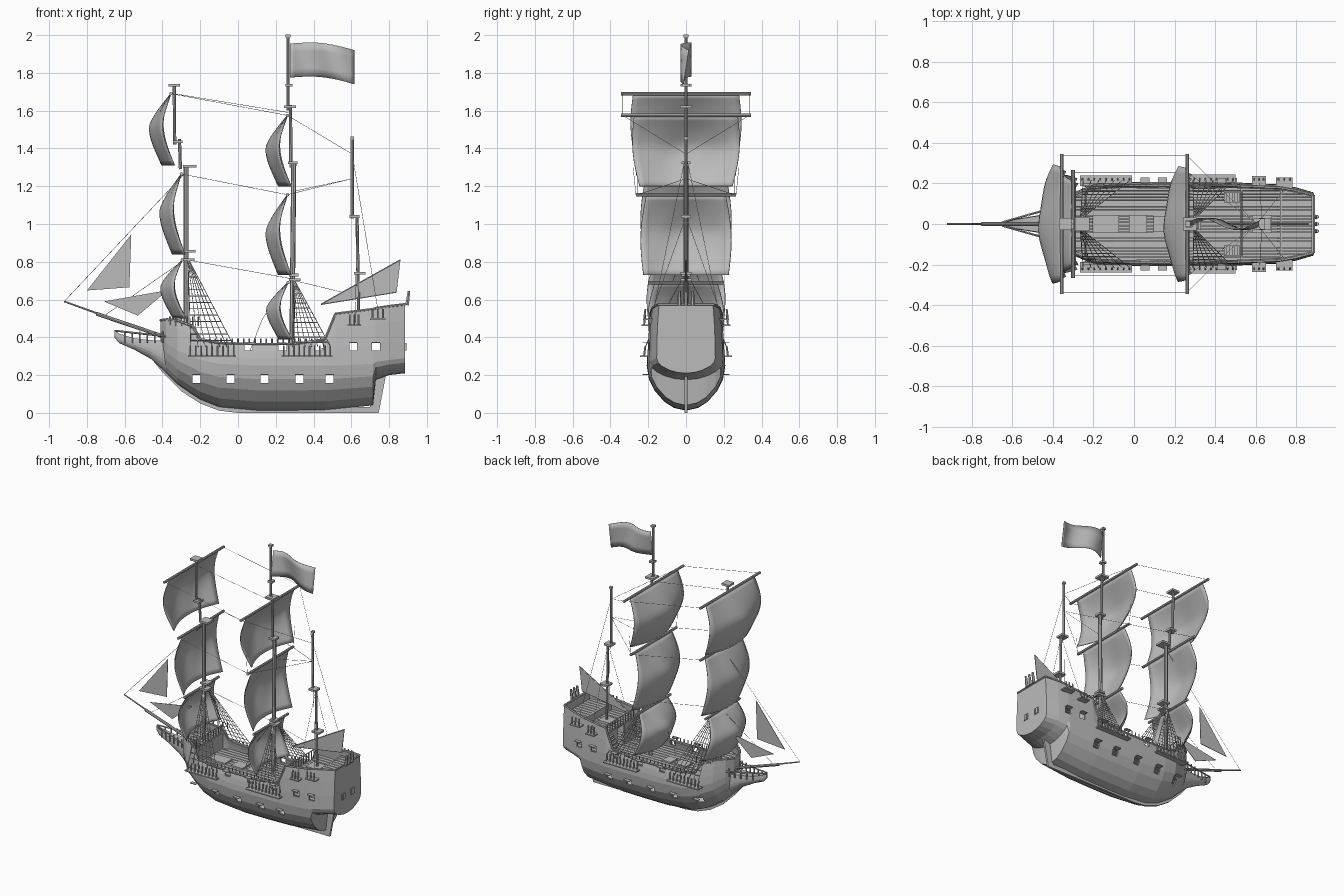
import bpy, bmesh, math
from mathutils import Vector

cube = bpy.data.objects.get("Cube")
if cube:
    bpy.data.objects.remove(cube)

grey = bpy.data.materials.new("plain_grey")
grey.use_nodes = True
grey.diffuse_color = (0.5, 0.5, 0.5, 1)
grey.node_tree.nodes["Principled BSDF"].inputs["Base Color"].default_value = (0.5, 0.5, 0.5, 1)


def make(name, bm, smooth=False, thick=0):
    bmesh.ops.recalc_face_normals(bm, faces=bm.faces)
    mesh = bpy.data.meshes.new(name)
    bm.to_mesh(mesh)
    bm.free()
    mesh.materials.append(grey)
    ob = bpy.data.objects.new(name, mesh)
    bpy.context.collection.objects.link(ob)
    for p in mesh.polygons:
        p.use_smooth = smooth
    if thick:
        mod = ob.modifiers.new("thickness", "SOLIDIFY")
        mod.thickness = thick
        mod.offset = 0 if smooth else -1
    return ob


def boxes(name, items):
    """items: (centre, size) pairs"""
    bm = bmesh.new()
    for c, s in items:
        vs = bmesh.ops.create_cube(bm, size=1)["verts"]
        for v in vs:
            v.co = Vector(c) + Vector([a * b for a, b in zip(v.co, s)])
    return make(name, bm)


def rods(name, items, r, sides=6, taper=1.0):
    """items: (start, end) pairs"""
    bm = bmesh.new()
    for a, b in items:
        a, b = Vector(a), Vector(b)
        d = b - a
        vs = bmesh.ops.create_cone(bm, cap_ends=True, segments=sides, radius1=r,
                                   radius2=r * taper, depth=d.length)["verts"]
        q = Vector((0, 0, 1)).rotation_difference(d)
        for v in vs:
            v.co = q @ v.co + (a + b) / 2
    return make(name, bm)


def plate(name, pts, thick):
    """flat outline in the x-z plane, centred on y = 0"""
    bm = bmesh.new()
    f = bm.faces.new([bm.verts.new((x, -thick / 2, z)) for x, z in pts])
    ext = bmesh.ops.extrude_face_region(bm, geom=[f])["geom"]
    for v in ext:
        if isinstance(v, bmesh.types.BMVert):
            v.co.y += thick
    return make(name, bm)


def loft(name, stations, thick=0, closed=False):
    """stations: x, keel z, widest z, rim z, half width"""
    bm = bmesh.new()
    rings = []
    for x, z0, zb, z1, w in stations:
        half = [(w * math.sin(math.pi / 2 * t) ** 0.5, z0 + (zb - z0) * t)
                for t in (0.06, 0.2, 0.45, 0.7, 1)]
        half += [(w * (1 - 0.08 * s * s), zb + (z1 - zb) * s) for s in (0.35, 0.7, 1)]
        ring = [(-y, z) for y, z in reversed(half)] + [(0, z0)] + half
        rings.append([bm.verts.new((x, y, z)) for y, z in ring])
    for a, b in zip(rings, rings[1:]):
        for i in range(len(a) - 1):
            bm.faces.new((a[i], a[i + 1], b[i + 1], b[i]))
        if closed:
            bm.faces.new((a[-1], a[0], b[0], b[-1]))
    bm.faces.new(rings[0])
    bm.faces.new(rings[-1])
    return make(name, bm, thick=thick)


# Hull shell with gun ports cut through both sides
HULL = [(-0.41, .26, .40, .49, .03), (-0.38, .21, .37, .495, .09), (-0.32, .15, .33, .49, .145),
        (-0.24, .095, .30, .46, .18), (-0.2, .07, .28, .39, .195), (-0.1, .03, .26, .37, .205),
        (0.1, .012, .25, .365, .208), (0.3, .012, .25, .365, .208), (0.46, .015, .25, .39, .206),
        (0.515, .02, .25, .525, .204), (0.715, .04, .26, .55, .195), (0.73, .175, .27, .555, .193),
        (0.80, .2, .28, .565, .18), (0.885, .21, .29, .575, .155)]
hull = loft("hull", HULL, thick=0.012)


def half_width(x):
    for a, b in zip(HULL, HULL[1:]):
        if a[0] <= x <= b[0]:
            return a[4] + (b[4] - a[4]) * (x - a[0]) / (b[0] - a[0])
    return 0.03


LOW = [-0.22, -0.04, 0.14, 0.325, 0.485]
HIGH = [0.055, 0.235, 0.43, 0.61, 0.73]
ports = [(x, 0.18) for x in LOW] + [(x, 0.35) for x in HIGH]
cutter = boxes("port_cutter", [((x, 0, z), (.042, .6, .042)) for x, z in ports])
cutter.hide_render = True
cutter.hide_viewport = True
cut = hull.modifiers.new("ports", "BOOLEAN")
cut.operation = "DIFFERENCE"
cut.solver = "EXACT"
cut.object = cutter
SIDES = (-1, 1)
boxes("port_lids", [((x, s * (half_width(x) + .008), z + .024), (.044, .026, .005))
                    for x, z in ports for s in SIDES])
boxes("stern_windows", [((.888, s * .053 + k * .013, .35), (.008, .01, .042))
                        for s in SIDES for k in (-1, 0, 1)])

# Keel, rudder and beak
plate("keel", [(-.47, .3), (-.4, .215), (-.3, .115), (-.2, .05), (-.1, .012), (0, 0), (.745, 0),
               (.785, .21), (.7, .2), (.7, .03), (0, .03), (-.2, .1), (-.38, .26)], .014)
loft("beak", [(-.655, .40, .42, .44, .006), (-.63, .37, .395, .42, .014), (-.55, .335, .37, .395, .03),
              (-.46, .285, .34, .385, .045), (-.38, .21, .3, .38, .06)], closed=True)
rail = [((-.65, s * .008, .435 - .0), (-.38, s * .085, .405)) for s in SIDES]
rail += [((-.6 + i * .04, s * (.02 + i * .011), .37), (-.6 + i * .04, s * (.02 + i * .011), .43))
         for i in range(6) for s in SIDES]
rods("beak_rails", rail, .005)


# Planked decks, trimmed to the hull outline
def deck(name, x0, x1, z):
    items = []
    for i in range(-12, 13):
        y = i * .0155
        xs = [x0 + (x1 - x0) * k / 60 for k in range(61)]
        xs = [x for x in xs if half_width(x) * .93 > abs(y) + .008]
        if xs:
            a, b = xs[0], xs[-1]
            items.append((((a + b) / 2, y, z - (i % 2) * .002), (b - a, .0135, .01)))
    boxes(name, items)


deck("main_deck", -.39, .87, .315)
deck("forecastle_deck", -.4, -.24, .43)
deck("quarter_deck", .53, .74, .465)
deck("poop_deck", .72, .875, .515)
boxes("bulkheads", [((-.24, 0, .37), (.01, .32, .12)), ((.725, 0, .49), (.01, .34, .06)),
                    ((.53, .11, .39), (.01, .14, .15)), ((.53, -.11, .39), (.01, .14, .15))])
boxes("hatches", [((-.14, 0, .322), (.13, .09, .015)), ((.02, 0, .322), (.09, .09, .015)),
                  ((.13, 0, .322), (.07, .08, .015)), ((.63, 0, .475), (.1, .09, .02))])
boxes("stairs", [((.515 - i * .013, s * .13, .44 - i * .02), (.014, .05, .008))
                 for i in range(6) for s in SIDES])

# Rails around the raised decks
posts = [((x, s * half_width(x) * .93, .37 if -.2 < x < .5 else .46),
          (x, s * half_width(x) * .93, .395 if -.2 < x < .5 else .51))
         for x in [-.36 + i * .03 for i in range(29)] for s in SIDES]
posts += [((.53, y * .03, .46), (.53, y * .03, .53)) for y in range(-5, 6)]
posts += [((-.24, y * .03, .43), (-.24, y * .03, .49)) for y in range(-5, 6)]
posts += [((x, -.16, z), (x, .16, z)) for x, z in ((.53, .53), (-.24, .49))]
rods("rail_posts", posts, .0045, 4)
caps = []
for s in SIDES:
    for a, b in zip(HULL, HULL[1:]):
        caps.append(((a[0], s * a[4] * .92, a[3]), (b[0], s * b[4] * .92, b[3])))
rods("rim_rail", caps + [((.885, -.143, .575), (.885, .143, .575))], .007)
rods("stern_lanterns", [((.895, y, .57), (.905, y, .645)) for y in (-.035, 0, .035)], .011, 6, .7)

# Channels with deadeyes
boards = [(-.265, -.01, .3), (.23, .5, .3), (.58, .65, .465), (.7, .78, .495)]
boxes("channels", [(((a + b) / 2, s * (half_width((a + b) / 2) + .012), z), (b - a, .05, .008))
                   for a, b, z in boards for s in SIDES])
eyes = []
for a, b, z in boards:
    n = max(2, round((b - a) / .028))
    for i in range(n):
        x = a + .012 + (b - a - .024) * i / (n - 1)
        eyes += [((x, s * .222, z), (x, s * .215, z + .055)) for s in SIDES]
rods("deadeyes", eyes, .005)

# Masts, tops and bowsprit
rods("lower_masts", [((-.275, 0, .42), (-.275, 0, 1.31)), ((.285, 0, .3), (.295, 0, 1.32))], .0135, 8)
rods("upper_masts", [((-.305, 0, 1.29), (-.31, 0, 1.45)), ((-.335, 0, 1.42), (-.338, 0, 1.74)),
                     ((.28, 0, 1.3), (.278, 0, 1.63)), ((.265, 0, 1.6), (.265, 0, 2.0)),
                     ((.64, 0, .46), (.63, 0, 1.04)), ((.605, 0, 1.03), (.605, 0, 1.46))], .0085, 8)
tops = [(-.255, .855, .06), (-.26, .81, .06), (-.255, 1.305, .07), (-.32, 1.435, .05),
        (-.338, 1.735, .06), (.3, .705, .06), (.295, .73, .05), (.29, 1.325, .05),
        (.275, 1.62, .065), (.27, 1.735, .035), (.265, 1.995, .025), (.645, .74, .06),
        (.617, 1.04, .055), (.605, 1.455, .02)]
boxes("mast_tops", [((x, 0, z), (s, s, .014)) for x, z, s in tops])
rods("bowsprit", [((-.38, 0, .395), (-.92, 0, .59))], .007, 8, .6)
rods("bowsprit_heel", [((-.38, 0, .4), (-.75, 0, .525))], .01, 8)


# Square sails: top x, top z, bottom z, top and bottom half width, yard half length
SAILS = {"fore_topgallant": (-.355, 1.69, 1.31, .28, .26, .345), "fore_topsail": (-.3, 1.265, .84, .21, .225, .265),
         "fore_course": (-.295, .81, .5, .165, .2, .2),
         "main_topgallant": (.262, 1.575, 1.2, .275, .245, .345),
         "main_topsail": (.262, 1.155, .73, .21, .225, .265), "main_course": (.265, .69, .39, .165, .19, .2)}
yards = []
for name, (x, zt, zb, wt, wb, yard) in SAILS.items():
    bm = bmesh.new()
    bmesh.ops.create_grid(bm, x_segments=16, y_segments=14, size=1)
    for v in bm.verts:
        u, t = v.co.x, (1 - v.co.y) / 2
        width = wt + (wb - wt) * t + .022 * math.sin(math.pi * t)
        sides = .05 * math.sin(math.pi * t) - .02 * t
        belly = .075 * min(1, t * 2.2) * (1 - u * u) * (1 - .1 * t)
        ripple = .004 * math.sin(7 * u + 5 * t) * math.sin(math.pi * t)
        v.co = (x - sides - belly - ripple, u * width, zt + (zb - zt) * t)
    make(name + "_sail", bm, smooth=True, thick=.005)
    yards.append(((x, -yard, zt), (x, yard, zt)))
rods("yards", yards, .009, 8)

# Staysails, stern sail and flag
plate("outer_jib", [(-.8, .648), (-.565, .945), (-.575, .665)], .003)
plate("inner_jib", [(-.71, .59), (-.37, .65), (-.53, .515)], .003)
plate("stern_sail", [(.44, .575), (.86, .81), (.84, .64)], .004)
rods("stern_sail_spars", [((.44, 0, .575), (.86, 0, .81)), ((.44, 0, .575), (.84, 0, .64))], .004)
bm = bmesh.new()
bmesh.ops.create_grid(bm, x_segments=16, y_segments=4, size=1)
for v in bm.verts:
    t, h = (v.co.x + 1) / 2, v.co.y
    v.co = (.275 + .34 * t, .028 * math.sin(t * 6.3 + h * .5),
            1.87 + .09 * h + .02 * math.sin(math.pi * t) - .035 * t)
    v.co.z -= .005
make("flag", bm, smooth=True, thick=.003)

# Shrouds with ratlines
ropes = []
for mx, mz, x0, x1 in ((-.265, .82, -.25, -.02), (.295, .71, .29, .49)):
    for s in SIDES:
        top = Vector((mx, s * .02, mz))
        feet = [Vector((x0 + (x1 - x0) * i / 6, s * .215, .35)) for i in range(7)]
        ropes += [(top, f) for f in feet]
        ropes += [(top.lerp(feet[0], k / 14), top.lerp(feet[-1], k / 14)) for k in range(2, 14)]
rods("shrouds", ropes, .002, 4)

# Stays and braces
stays = [((-.92, 0, .59), (-.28, 0, 1.27)), ((-.7, 0, .52), (-.27, 0, .82)), ((-.34, 0, 1.69), (.27, 0, 1.59)),
         ((-.27, 0, .81), (.285, 0, .71)), ((.265, 0, .69), (.13, 0, .5)), ((.13, 0, .5), (.06, 0, .32)),
         ((.3, 0, .7), (.63, 0, .62)), ((.605, 0, 1.24), (.28, 0, 1.17))]
for s in SIDES:
    stays += [((-.355, s * .335, 1.69), (.262, s * .335, 1.575)), ((.262, s * .335, 1.575), (.605, 0, 1.37)),
              ((-.3, s * .255, 1.265), (.262, s * .255, 1.155)), ((.262, s * .255, 1.155), (.605, 0, 1.24)),
              ((.605, 0, 1.37), (.74, s * .17, .55)), ((.63, 0, 1.04), (.62, s * .2, .48)),
              ((.262, s * .265, 1.155), (.262, s * .28, 1.3))]
rods("rigging", stays, .0012, 4)
